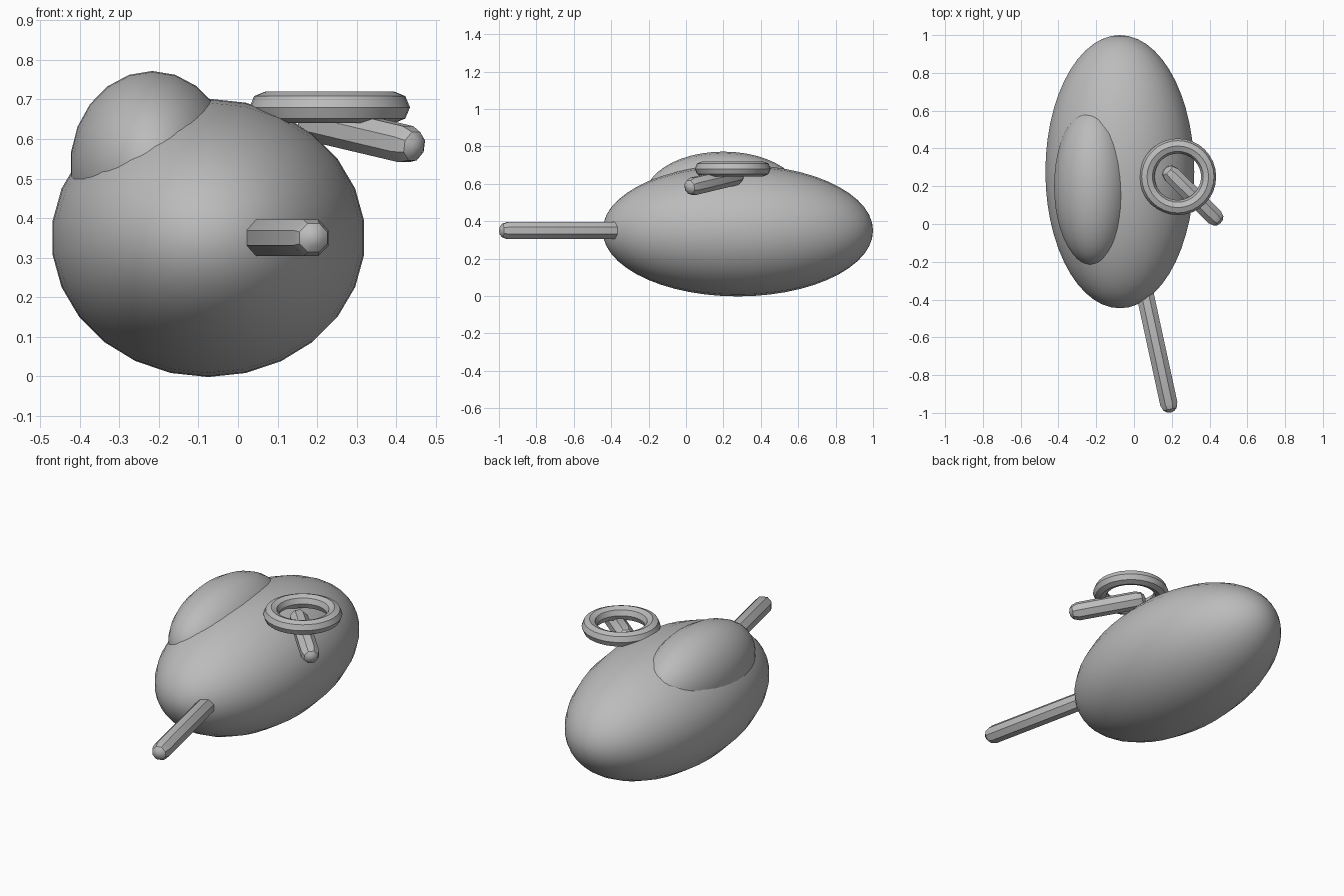
import bpy, bmesh, math
from mathutils import Vector, Matrix

cube = bpy.data.objects.get("Cube")
if cube:
    bpy.data.objects.remove(cube, do_unlink=True)

# Single grey finish
grey = bpy.data.materials.new("plain_grey")
grey.use_nodes = True
COLOUR = (0.5, 0.5, 0.5, 1)
grey.diffuse_color = COLOUR
grey.node_tree.nodes["Principled BSDF"].inputs["Base Color"].default_value = COLOUR


def finish(obj, name):
    obj.name = name
    obj.data.name = name
    obj.data.materials.append(grey)
    bpy.ops.object.select_all(action='DESELECT')
    obj.select_set(True)
    bpy.context.view_layer.objects.active = obj
    bpy.ops.object.shade_smooth_by_angle(angle=math.radians(30))
    return obj


def ellipsoid(name, centre, radii, segments, rings):
    """Stretched ball with its poles along the length."""
    bm = bmesh.new()
    bmesh.ops.create_uvsphere(bm, u_segments=segments, v_segments=rings, radius=1)
    bmesh.ops.rotate(bm, verts=bm.verts, matrix=Matrix.Rotation(math.pi / 2, 3, 'X'))
    bmesh.ops.scale(bm, verts=bm.verts, vec=radii)
    mesh = bpy.data.meshes.new(name)
    bm.to_mesh(mesh)
    bm.free()
    obj = bpy.data.objects.new(name, mesh)
    bpy.context.collection.objects.link(obj)
    obj.location = centre
    return finish(obj, name)


def capsule(name, start, end, radius):
    """Eight-sided rod with ball ends: a sphere split at its equator and stretched."""
    start, end = Vector(start), Vector(end)
    axis = end - start
    bm = bmesh.new()
    bmesh.ops.create_uvsphere(bm, u_segments=8, v_segments=7, radius=radius)
    for v in bm.verts:
        # move the two middle rings onto the rod ends
        if abs(v.co.z) < radius * 0.3:
            side = math.copysign(1, v.co.z)
            flat = v.co.xy.normalized() * radius
            v.co = (flat.x, flat.y, side * 0.001)
        v.co.z += math.copysign(axis.length / 2, v.co.z)
    bmesh.ops.rotate(bm, verts=bm.verts, matrix=Matrix.Rotation(math.pi / 8, 3, 'Z'))
    mesh = bpy.data.meshes.new(name)
    bm.to_mesh(mesh)
    bm.free()
    obj = bpy.data.objects.new(name, mesh)
    bpy.context.collection.objects.link(obj)
    obj.location = (start + end) / 2
    obj.rotation_mode = 'QUATERNION'
    obj.rotation_quaternion = axis.to_track_quat('Z', 'Y')
    return finish(obj, name)


# Main hull and the offset dome on its shoulder
ellipsoid("body", (-0.075, 0.277, 0.35), (0.397, 0.723, 0.352), 26, 26)
ellipsoid("dome", (-0.217, 0.2, 0.53), (0.208, 0.42, 0.242), 22, 22)

# Rods
capsule("front_rod", (0.03, -0.24, 0.35), (0.184, -0.95, 0.35), 0.05)
capsule("side_rod", (0.2, 0.26, 0.64), (0.424, 0.04, 0.587), 0.05)

# Ring above the side rod
bpy.ops.mesh.primitive_torus_add(major_segments=32, minor_segments=8,
                                 major_radius=0.163, minor_radius=0.04,
                                 location=(0.232, 0.25, 0.68))
finish(bpy.context.object, "ring")
